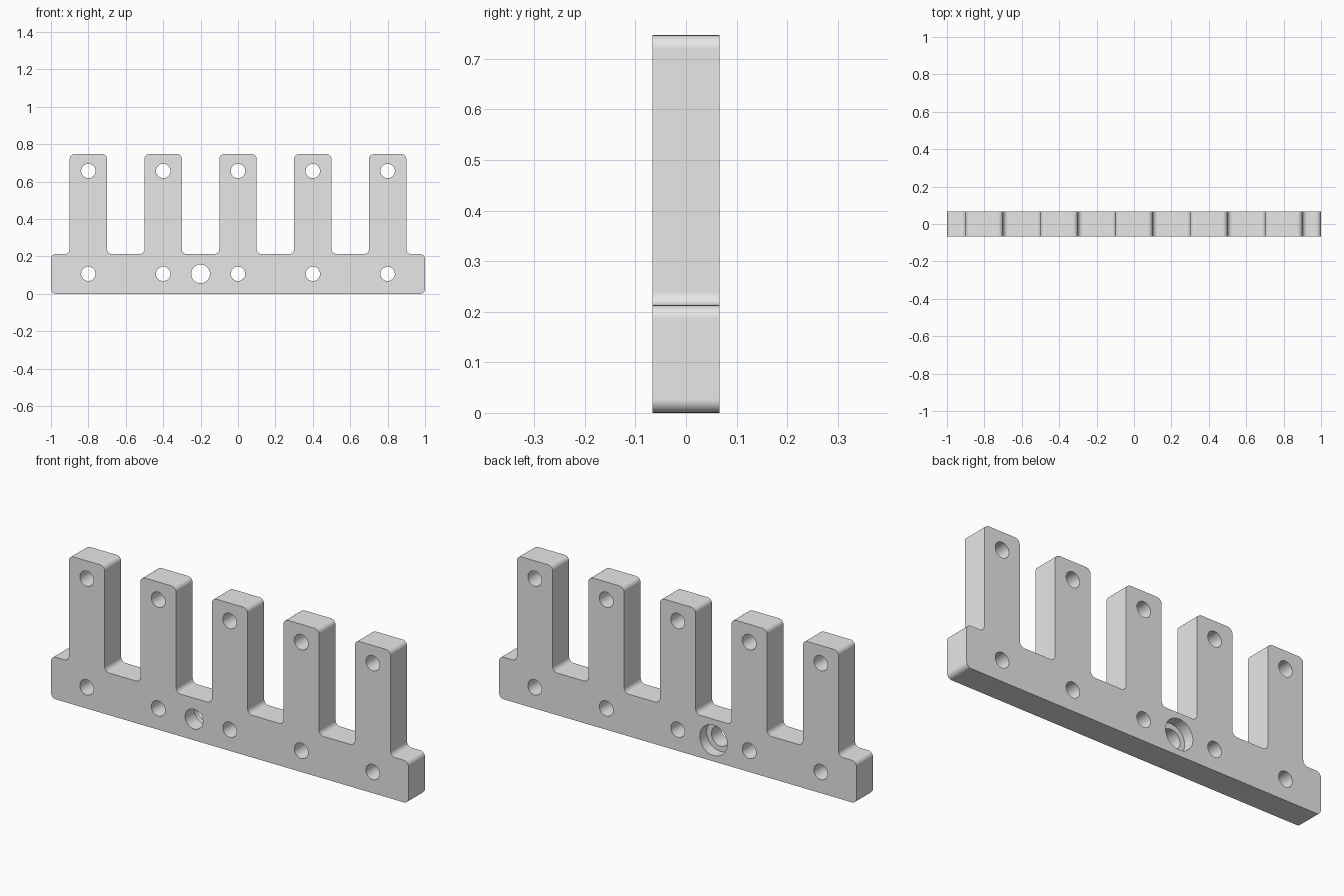
import bpy, bmesh, math
from mathutils import Matrix, Vector

cube = bpy.data.objects.get("Cube")
if cube:
    bpy.data.objects.remove(cube, do_unlink=True)

HALF_Y = 0.066
BASE_Z, TOP_Z = 0.213, 0.747
FILLET = 0.026
TOOTH_X = [-0.8, -0.4, 0.0, 0.4, 0.8]

steel = bpy.data.materials.new("plain_grey")
steel.use_nodes = True
grey = (0.8, 0.8, 0.8, 1)
steel.diffuse_color = grey
steel.node_tree.nodes["Principled BSDF"].inputs["Base Color"].default_value = grey


def make_object(name, bm):
    mesh = bpy.data.meshes.new(name)
    bm.to_mesh(mesh)
    bm.free()
    obj = bpy.data.objects.new(name, mesh)
    bpy.context.collection.objects.link(obj)
    mesh.materials.append(steel)
    return obj


# Comb outline: base bar with evenly spaced upright fingers
outline = [(1, BASE_Z), (1, 0), (-1, 0), (-1, BASE_Z)]
for x in TOOTH_X:
    outline += [(x - 0.1, BASE_Z), (x - 0.1, TOP_Z), (x + 0.1, TOP_Z), (x + 0.1, BASE_Z)]

bm = bmesh.new()
face = bm.faces.new([bm.verts.new((x, -HALF_Y, z)) for x, z in outline])
extruded = bmesh.ops.extrude_face_region(bm, geom=[face])
moved = [g for g in extruded["geom"] if isinstance(g, bmesh.types.BMVert)]
bmesh.ops.translate(bm, verts=moved, vec=(0, 2 * HALF_Y, 0))
bmesh.ops.recalc_face_normals(bm, faces=bm.faces)

# Round every corner of the outline
corners = [e for e in bm.edges if abs(e.verts[0].co.y - e.verts[1].co.y) > HALF_Y]
bmesh.ops.bevel(bm, geom=corners, offset=FILLET, offset_type='OFFSET',
                segments=6, profile=0.5, affect='EDGES')
bracket = make_object("comb_bracket", bm)


def drill(bodies, name):
    """Cut round holes given as (x, z, radius, y_start, y_end)."""
    cut = bmesh.new()
    for x, z, radius, y0, y1 in bodies:
        place = Matrix.Translation(Vector((x, (y0 + y1) / 2, z))) @ Matrix.Rotation(math.pi / 2, 4, 'X')
        bmesh.ops.create_cone(cut, cap_ends=True, segments=48, radius1=radius,
                              radius2=radius, depth=y1 - y0, matrix=place)
    cutter = make_object(name, cut)
    cutter.hide_render = True
    mod = bracket.modifiers.new(name, 'BOOLEAN')
    mod.operation = 'DIFFERENCE'
    mod.solver = 'EXACT'
    mod.object = cutter
    bpy.ops.object.modifier_apply(modifier=mod.name)
    bpy.data.objects.remove(cutter, do_unlink=True)


bpy.ops.object.select_all(action='DESELECT')
bracket.select_set(True)
bpy.context.view_layer.objects.active = bracket

# Bolt holes in fingers and base, then the stepped hole widened from the back
drill([(x, z, 0.0385, -0.2, 0.2) for x in TOOTH_X for z in (0.107, 0.657)], "bolt_holes")
drill([(-0.2, 0.107, 0.05, -0.2, 0.2)], "centre_hole")
drill([(-0.2, 0.107, 0.077, HALF_Y - 0.055, 0.2)], "counterbore")

# Smooth fillets and hole walls, flat plates
bpy.ops.object.shade_smooth_by_angle(angle=math.radians(30))
weighted = bracket.modifiers.new("flat_faces", 'WEIGHTED_NORMAL')
weighted.keep_sharp = True
